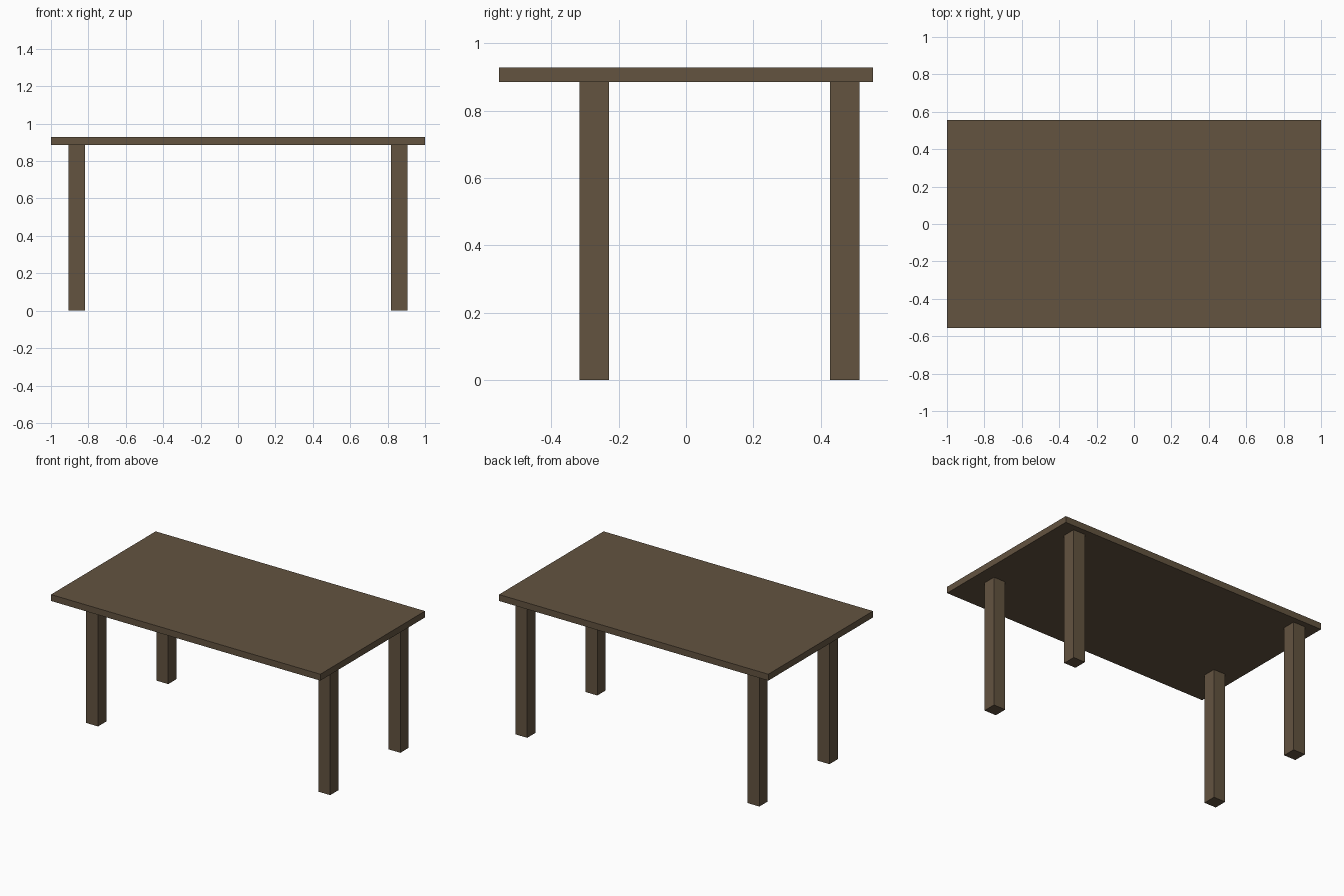
import bpy
import bmesh
from mathutils import Vector

if "Cube" in bpy.data.objects:
    bpy.data.objects.remove(bpy.data.objects["Cube"])

wood = bpy.data.materials.new("brown_wood")
wood.diffuse_color = (0.125, 0.087, 0.051, 1)
wood.use_nodes = True
wood.node_tree.nodes["Principled BSDF"].inputs["Base Color"].default_value = wood.diffuse_color


def box(name, low, high):
    """Flat-faced box between two opposite corners."""
    low, high = Vector(low), Vector(high)
    bm = bmesh.new()
    bmesh.ops.create_cube(bm, size=1)
    bmesh.ops.scale(bm, vec=high - low, verts=bm.verts)
    mesh = bpy.data.meshes.new(name)
    bm.to_mesh(mesh)
    bm.free()
    mesh.materials.append(wood)
    obj = bpy.data.objects.new(name, mesh)
    obj.location = (low + high) / 2
    bpy.context.collection.objects.link(obj)
    return obj


LEG_TOP = 0.885
HALF_LEG = 0.044

# Table top
box("table_top", (-1, -0.555, LEG_TOP), (1, 0.555, 0.928))

# Four square legs, set further in from the front edge than from the back
for row, y in (("front", -0.272), ("back", 0.472)):
    for side, x in (("left", -0.862), ("right", 0.862)):
        box(f"{row}_{side}_leg",
            (x - HALF_LEG, y - HALF_LEG, 0),
            (x + HALF_LEG, y + HALF_LEG, LEG_TOP))
